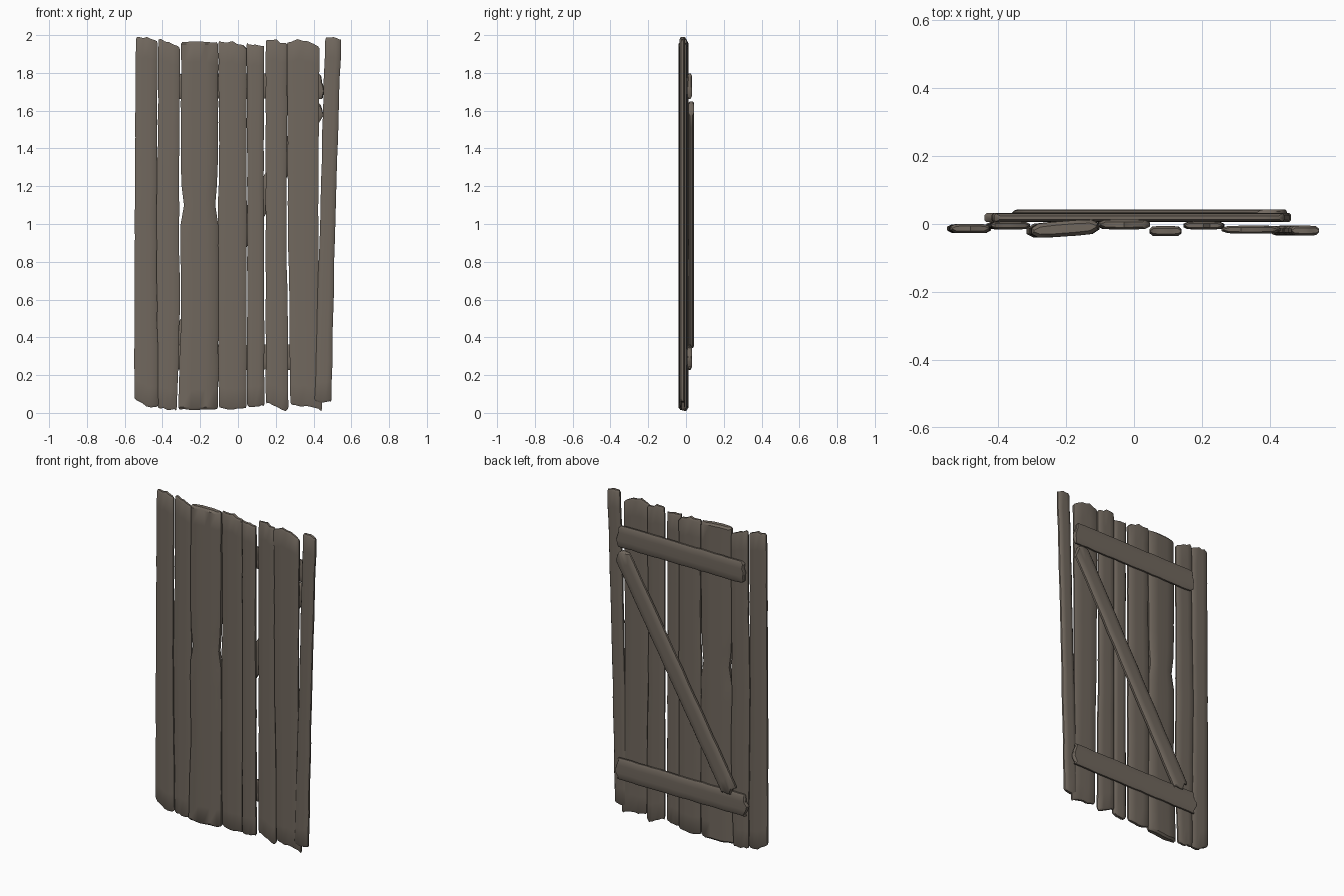
import bpy, bmesh, math, random
from mathutils import Matrix, Vector

if "Cube" in bpy.data.objects:
    bpy.data.objects.remove(bpy.data.objects["Cube"])

random.seed(4)

wood = bpy.data.materials.new("weathered grey brown wood")
wood.diffuse_color = (0.165, 0.138, 0.112, 1)
wood.use_nodes = True
wood.node_tree.nodes["Principled BSDF"].inputs["Base Color"].default_value = wood.diffuse_color


def board(name, stations, front, back, low, high, matrix=None, wobble=0.002, jag=0.008):
    """Worn board running along z. stations: (z, left, right); front/back: y at left and
    right edge; low/high: end heights at left, middle and right."""
    us = [0, 0.1, 0.32, 0.5, 0.68, 0.9, 1]
    chamfer = [0.3, 0.04, 0, 0, 0, 0.04, 0.3]      # rounded long edges
    jags = [[random.uniform(-jag, jag) for u in us] for end in range(2)]

    def edges(z):
        for a, b in zip(stations, stations[1:]):
            if z <= b[0]:
                break
        k = min(1, max(0, (z - a[0]) / (b[0] - a[0])))
        return a[1] + (b[1] - a[1]) * k, a[2] + (b[2] - a[2]) * k

    def end_height(h, u):
        return h[0] + (h[1] - h[0]) * u * 2 if u < 0.5 else h[1] + (h[2] - h[1]) * (u * 2 - 1)

    bm = bmesh.new()
    rings = []
    n = 18
    params = [0, 0.006] + [i / n for i in range(1, n)] + [0.994, 1]
    for t in params:
        inset = 0.22 if t in (0, 1) else 0          # softened ends
        dl, dr = random.uniform(-wobble, wobble), random.uniform(-wobble, wobble)
        ring = []
        for side in (0, 1):
            order = range(len(us)) if side == 0 else reversed(range(len(us)))
            for i in order:
                u = us[i]
                z0 = end_height(low, u) + jags[0][i]
                z1 = end_height(high, u) + jags[1][i]
                z = z0 + (z1 - z0) * t
                l, r = edges(z)
                l, r = l + dl, r + dr
                w = u if not inset else 0.03 + 0.94 * u
                f = front[0] + (front[1] - front[0]) * u
                b = back[0] + (back[1] - back[0]) * u
                c = min(0.45, chamfer[i] + inset)
                y = f + (b - f) * (c if side == 0 else 1 - c)
                ring.append(bm.verts.new((l + (r - l) * w, y, z)))
        rings.append(ring)
    m = len(rings[0])
    for a, b in zip(rings, rings[1:]):
        for i in range(m):
            j = (i + 1) % m
            bm.faces.new((a[i], a[j], b[j], b[i]))
    # End caps as strips between front and back
    for ring in (rings[0], rings[-1]):
        for i in range(m // 2 - 1):
            bm.faces.new((ring[i], ring[i + 1], ring[m - 2 - i], ring[m - 1 - i]))
    bmesh.ops.recalc_face_normals(bm, faces=bm.faces)
    if matrix:
        bm.transform(matrix)
    me = bpy.data.meshes.new(name)
    bm.to_mesh(me)
    bm.free()
    me.materials.append(wood)
    ob = bpy.data.objects.new(name, me)
    bpy.context.collection.objects.link(ob)
    bpy.ops.object.select_all(action='DESELECT')
    ob.select_set(True)
    bpy.context.view_layer.objects.active = ob
    bpy.ops.object.shade_smooth_by_angle(angle=math.radians(40))


# Upright planks, left to right
board("plank_1", [(0, -.55, -.422), (1, -.548, -.432), (2, -.54, -.425)],
      (-.027, -.027), (0, 0), (.08, .04, .03), (1.985, 1.99, 1.975))
board("plank_2", [(0, -.425, -.325), (.55, -.43, -.308), (1, -.435, -.312), (1.4, -.425, -.31), (2, -.422, -.305)],
      (-.016, -.016), (.007, .007), (.03, .02, .015), (1.975, 1.97, 1.93))
board("plank_3", [(0, -.315, -.105), (.5, -.302, -.103), (.9, -.305, -.103), (1.03, -.303, -.106),
                  (1.1, -.287, -.122), (1.25, -.303, -.108), (2, -.302, -.104)],
      (-.043, -.03), (.001, .016), (.018, .016, .018), (1.965, 1.968, 1.96), jag=.003)
board("plank_4", [(0, -.103, .045), (1, -.106, .046), (1.4, -.1, .046), (2, -.104, .046)],
      (-.016, -.016), (.013, .013), (.025, .02, .025), (1.965, 1.965, 1.94), jag=.004)
board("plank_5", [(0, .047, .14), (1, .05, .136), (2, .045, .14)],
      (-.036, -.036), (-.006, -.006), (.035, .03, .04), (1.955, 1.95, 1.94), jag=.005)
board("plank_6", [(0, .147, .265), (.6, .147, .262), (.9, .146, .256), (2, .147, .262)],
      (-.016, -.016), (.007, .007), (.055, .035, .012), (1.97, 1.97, 1.955))
board("plank_7", [(0, .278, .447), (.6, .272, .425), (.9, .264, .425), (2, .26, .43)],
      (-.028, -.028), (-.005, -.005), (.05, .03, .015), (1.965, 1.975, 1.94))
board("plank_8", [(0, .402, .493), (.6, .42, .506), (.95, .432, .512), (1.4, .444, .527), (2, .462, .547)],
      (-.034, -.034), (-.005, -.005), (.06, .055, .062), (1.985, 1.987, 1.975), jag=.003)

# Horizontal rails on the back
for name, z, a, b in (("upper_rail", 1.73, -.42, .455), ("lower_rail", .295, -.435, .46)):
    board(name, [(a, -.066, .066), (b, -.066, .066)], (.006, .006), (.032, .032),
          (a + .02, a, a + .015), (b - .015, b, b - .01),
          Matrix.Translation((0, 0, z)) @ Matrix.Rotation(math.pi / 2, 4, 'Y'))

# Diagonal brace between the rails
p, q = Vector((-.325, 0, .35)), Vector((.425, 0, 1.64))
d = q - p
board("diagonal_brace", [(0, -.055, .055), (d.length, -.055, .055)], (.012, .012), (.043, .043),
      (.02, 0, .02), (d.length - .015, d.length, d.length - .03),
      Matrix.Translation(p) @ Matrix.Rotation(math.atan2(d.x, d.z), 4, 'Y'))
